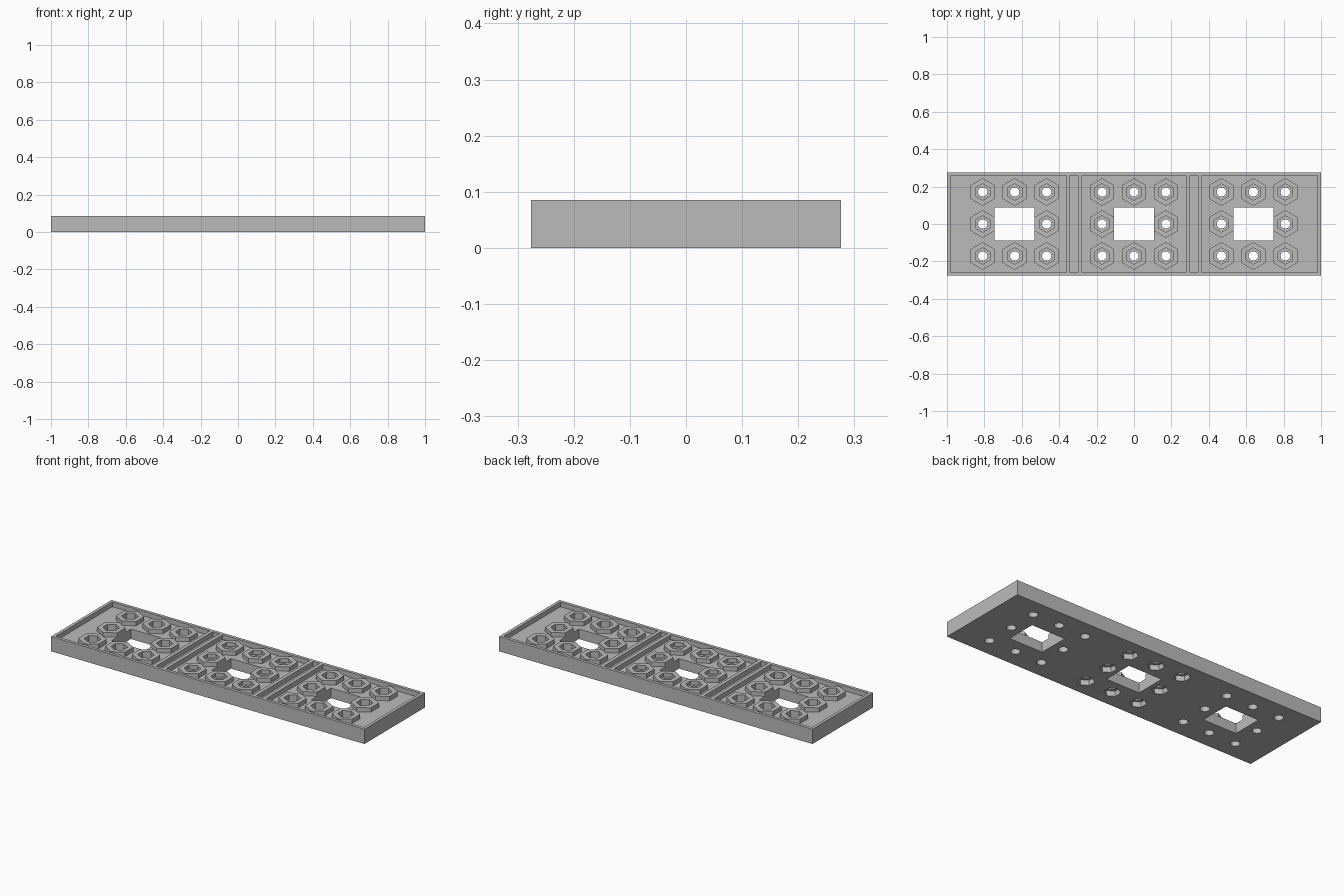
import bpy, bmesh
from math import pi
from mathutils import Matrix

cube = bpy.data.objects.get("Cube")
if cube:
    bpy.data.objects.remove(cube, do_unlink=True)

TOP, FLOOR = 0.085, 0.058
WIDTH = 0.552
PITCH = 0.171
CENTRES = (-0.638, 0, 0.638)

grey = bpy.data.materials.new("plain_grey")
grey.use_nodes = True
grey.diffuse_color = (0.5, 0.5, 0.5, 1)
grey.node_tree.nodes["Principled BSDF"].inputs["Base Color"].default_value = (0.5, 0.5, 0.5, 1)


def make_object(name, bm):
    mesh = bpy.data.meshes.new(name)
    bm.to_mesh(mesh)
    bm.free()
    mesh.materials.append(grey)
    obj = bpy.data.objects.new(name, mesh)
    bpy.context.collection.objects.link(obj)
    return obj


def boxes(name, spans):
    """Boxes given as (x0, x1, half depth, z0, z1)."""
    bm = bmesh.new()
    for x0, x1, half, z0, z1 in spans:
        place = Matrix.Translation(((x0 + x1) / 2, 0, (z0 + z1) / 2))
        size = Matrix.Diagonal((x1 - x0, half * 2, z1 - z0, 1))
        bmesh.ops.create_cube(bm, size=1, matrix=place @ size)
    return make_object(name, bm)


def prisms(name, spots, sides, radius, z0, z1):
    """Upright prisms with a corner facing the back."""
    bm = bmesh.new()
    for x, y in spots:
        place = Matrix.Translation((x, y, (z0 + z1) / 2)) @ Matrix.Rotation(pi / 2, 4, "Z")
        bm_verts = bmesh.ops.create_cone(bm, cap_ends=True, segments=sides, radius1=radius,
                                         radius2=radius, depth=z1 - z0)["verts"]
        # corners of a cone start on the y axis, so turn hexagons only when needed
        first = max(v.co.y for v in bm_verts)
        if first > radius * 0.99:
            place = Matrix.Translation((x, y, (z0 + z1) / 2))
        bmesh.ops.transform(bm, matrix=place, verts=bm_verts)
    return make_object(name, bm)


def combine(target, tool, operation):
    mod = target.modifiers.new(operation.lower(), "BOOLEAN")
    mod.operation, mod.solver, mod.object = operation, "EXACT", tool
    bpy.context.view_layer.objects.active = target
    bpy.ops.object.modifier_apply(modifier=mod.name)
    bpy.data.objects.remove(tool, do_unlink=True)


# Eight spots around each window
rings = [[(cx + i * PITCH, j * PITCH) for i in (-1, 0, 1) for j in (-1, 0, 1) if i or j]
         for cx in CENTRES]
spots = sum(rings, [])
outer_spots = rings[0] + rings[2]

# Tray with three panels and two narrow channels between them
tray = boxes("tray", [(-1, 1, WIDTH / 2, 0, TOP)])
pockets = [(-0.982, -0.362), (-0.341, -0.299), (-0.278, 0.278), (0.299, 0.341), (0.362, 0.982)]
combine(tray, boxes("pocket_cutter", [(a, b, 0.258, FLOOR, 0.2) for a, b in pockets]), "DIFFERENCE")

# Raised hexagonal bosses
combine(tray, prisms("bosses", spots, 6, 0.074, 0.03, TOP - 0.002), "UNION")

# Windows
combine(tray, boxes("window_cutter", [(c - 0.107, c + 0.107, 0.088, -0.1, 0.2) for c in CENTRES]), "DIFFERENCE")

# Hexagonal sockets: deep from above outside, shallow from both faces in the middle
combine(tray, prisms("deep_sockets", outer_spots, 6, 0.044, 0.03, 0.2), "DIFFERENCE")
combine(tray, prisms("upper_sockets", rings[1], 6, 0.044, 0.06, 0.2), "DIFFERENCE")
combine(tray, prisms("lower_sockets", rings[1], 6, 0.044, -0.1, 0.03), "DIFFERENCE")

# Round through holes
combine(tray, prisms("round_holes", spots, 24, 0.025, -0.1, 0.2), "DIFFERENCE")
